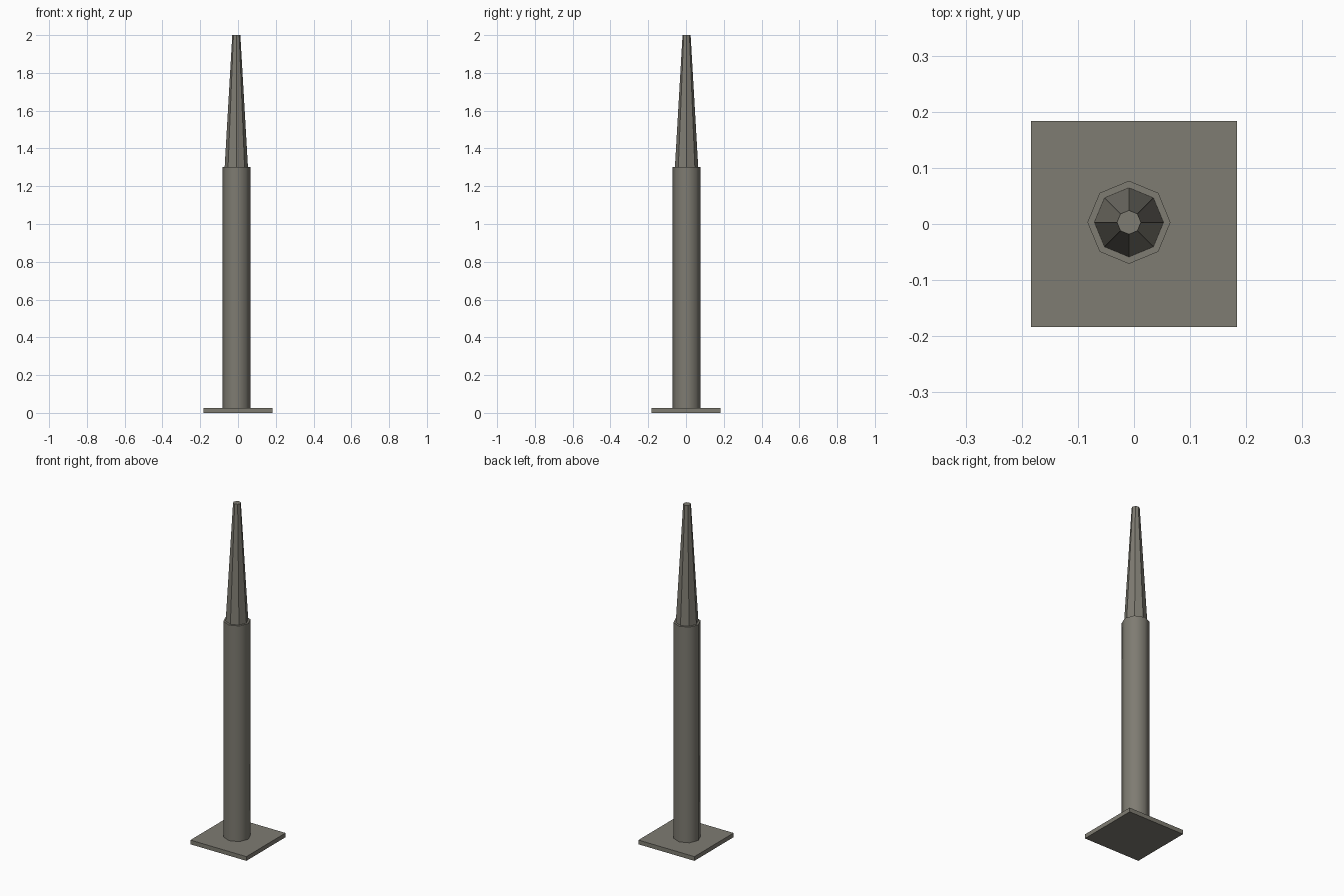
import bpy, math

if "Cube" in bpy.data.objects:
    bpy.data.objects.remove(bpy.data.objects["Cube"])

CX, CY = -0.009, 0.003  # the post sits slightly off the plate centre

grey = bpy.data.materials.new("weathered grey")
grey.diffuse_color = (0.21, 0.2, 0.168, 1)
grey.use_nodes = True
grey.node_tree.nodes["Principled BSDF"].inputs["Base Color"].default_value = grey.diffuse_color


def finish(name):
    obj = bpy.context.object
    obj.name = name
    obj.data.materials.append(grey)
    return obj


def octagon_part(name, r_bottom, r_top, z0, z1):
    bpy.ops.mesh.primitive_cone_add(
        vertices=8, radius1=r_bottom, radius2=r_top, depth=z1 - z0,
        location=(CX, CY, (z0 + z1) / 2))
    return finish(name)


# Square base plate
bpy.ops.mesh.primitive_cube_add(size=1, location=(0, 0, 0.0125))
bpy.context.object.scale = (0.367, 0.367, 0.025)
finish("base_plate")

# Eight-sided shaft, smooth around its sides
octagon_part("shaft", 0.074, 0.074, 0.025, 1.303)
bpy.ops.object.shade_smooth_by_angle(angle=math.radians(50))

# Faceted tapering spire
octagon_part("spire", 0.0616, 0.0214, 1.303, 2.0)
